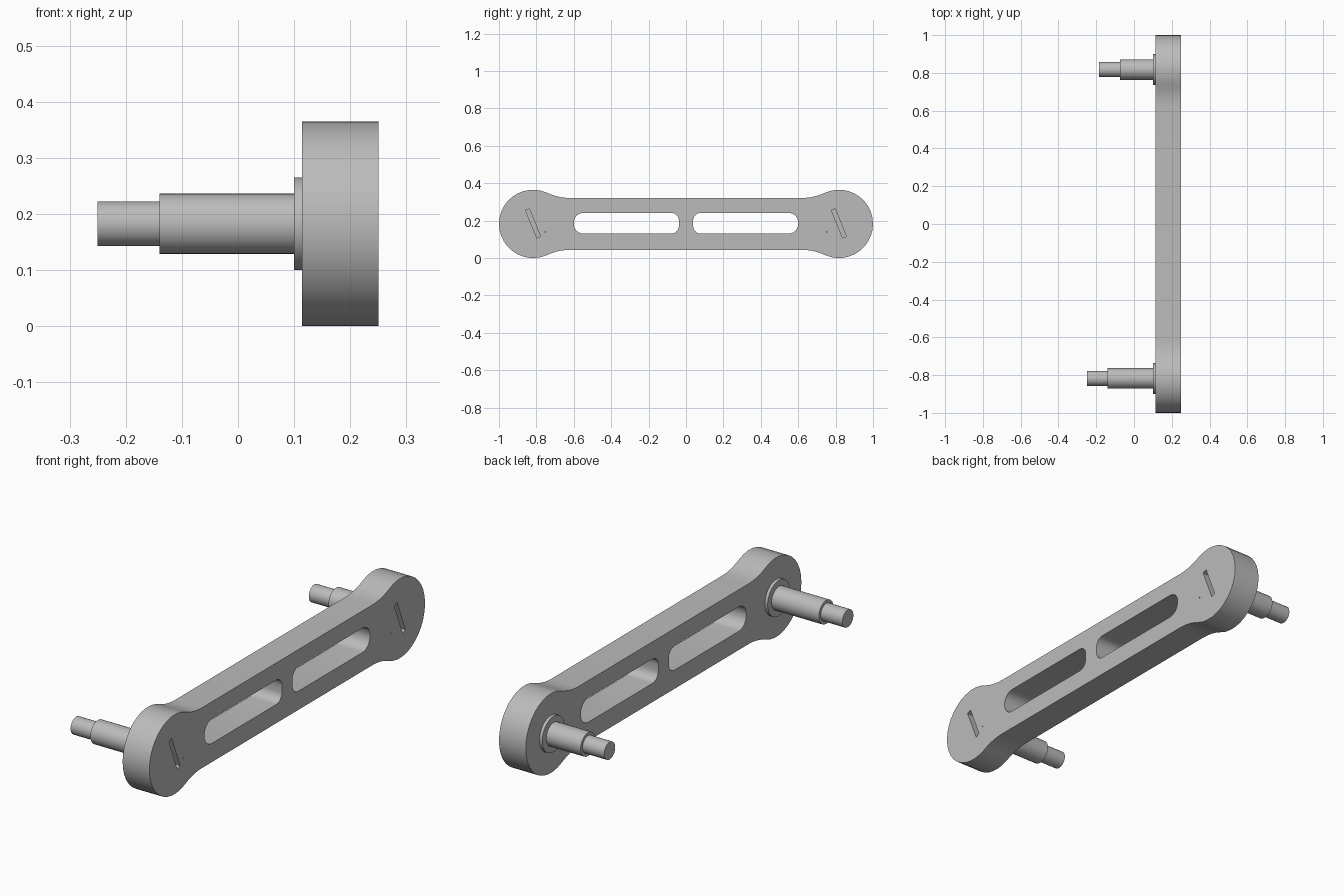
import bpy, bmesh
from math import sin, cos, pi, atan2, radians
from mathutils import Matrix, Vector

if "Cube" in bpy.data.objects:
    bpy.data.objects.remove(bpy.data.objects["Cube"])

MID_Z, END_Y, END_R = 0.1825, 0.8175, 0.1825
BAR_HALF = 0.1385           # half height of the straight bar
FACE_IN, FACE_OUT = 0.114, 0.25

grey = bpy.data.materials.new("light grey metal")
grey.use_nodes = True
colour = (0.5, 0.5, 0.5, 1)
grey.diffuse_color = colour
grey.node_tree.nodes["Principled BSDF"].inputs["Base Color"].default_value = colour


def arc(cy, cz, r, a0, a1, n):
    return [(cy + r * cos(a0 + (a1 - a0) * i / n),
             cz + r * sin(a0 + (a1 - a0) * i / n)) for i in range(n + 1)]


def finish(name, bm):
    bmesh.ops.recalc_face_normals(bm, faces=bm.faces)
    mesh = bpy.data.meshes.new(name)
    bm.to_mesh(mesh)
    bm.free()
    mesh.materials.append(grey)
    ob = bpy.data.objects.new(name, mesh)
    bpy.context.collection.objects.link(ob)
    return ob


def prism(name, outline, x0, x1):
    """Extrude a y-z outline along x."""
    bm = bmesh.new()
    face = bm.faces.new([bm.verts.new((x0, y, z)) for y, z in outline])
    out = bmesh.ops.extrude_face_region(bm, geom=[face], use_keep_orig=True)
    moved = [v for v in out["geom"] if isinstance(v, bmesh.types.BMVert)]
    bmesh.ops.translate(bm, verts=moved, vec=(x1 - x0, 0, 0))
    return finish(name, bm)


def turned(name, profile, y, z, n=32):
    """Spin an (x, radius) profile about the x axis."""
    bm = bmesh.new()
    verts = [bm.verts.new((x, r, 0)) for x, r in profile]
    edges = [bm.edges.new(pair) for pair in zip(verts, verts[1:])]
    bmesh.ops.spin(bm, geom=verts + edges, cent=(0, 0, 0), axis=(1, 0, 0),
                   angle=2 * pi, steps=n)
    bmesh.ops.remove_doubles(bm, verts=bm.verts, dist=1e-5)
    bmesh.ops.translate(bm, verts=bm.verts, vec=(0, y, z))
    return finish(name, bm)


def make_active(ob):
    bpy.ops.object.select_all(action='DESELECT')
    ob.select_set(True)
    bpy.context.view_layer.objects.active = ob


def smooth(ob):
    make_active(ob)
    bpy.ops.object.shade_smooth_by_angle(angle=radians(30))


def cut(ob, cutter):
    mod = ob.modifiers.new("cut", 'BOOLEAN')
    mod.object = cutter
    mod.solver = 'EXACT'
    make_active(ob)
    bpy.ops.object.modifier_apply(modifier=mod.name)
    bpy.data.objects.remove(cutter)


# Arm outline: round ends blended into the bar by tangent fillets
run = 0.2
fillet = (run**2 + BAR_HALF**2 - END_R**2) / (2 * (END_R - BAR_HALF))
tilt = atan2(BAR_HALF + fillet, -run)
quarter = arc(END_Y, 0, END_R, 0, tilt, 11)
quarter += arc(END_Y - run, BAR_HALF + fillet, fillet, tilt - pi, -pi / 2, 5)[1:]
half = quarter + [(-y, z) for y, z in reversed(quarter)]
outline = half + [(y, -z) for y, z in reversed(half[1:-1])]
arm = prism("arm", [(y, z + MID_Z) for y, z in outline], FACE_IN, FACE_OUT)

# Two long windows with rounded corners
for side in (-1, 1):
    window = []
    for i, (y, z, r) in enumerate([(0.6, 0.242, 0.053), (0.038, 0.242, 0.042),
                                   (0.038, 0.13, 0.042), (0.6, 0.13, 0.053)]):
        sy, sz = (1 if i in (0, 3) else -1), (1 if i < 2 else -1)
        window += arc(y - sy * r, z - sz * r, r, i * pi / 2, (i + 1) * pi / 2, 6)
    cut(arm, prism("window_cutter", [(side * y, z) for y, z in window], 0, 0.4))

# Slanted screwdriver slots and tiny marks on the outer face
turn = Matrix.Rotation(radians(22), 2)
for side in (-1, 1):
    centre = Vector((side * END_Y, MID_Z + 0.003))
    slot = [centre + turn @ Vector((sy * 0.011, sz * 0.08))
            for sy, sz in ((-1, -1), (1, -1), (1, 1), (-1, 1))]
    cut(arm, prism("slot_cutter", slot, FACE_OUT - 0.03, 0.3))
    mark = arc(side * 0.752, 0.14, 0.003, 0, 2 * pi, 8)[:-1]
    cut(arm, prism("mark_cutter", mark, FACE_OUT - 0.01, 0.3))
smooth(arm)

# Stepped pins with collars on the inner face; the front pin is longer
for label, side, tip, step in (("front", -1, -0.25, -0.14), ("back", 1, -0.185, -0.075)):
    pin = turned(label + "_pin", [(tip, 0), (tip, 0.04), (step, 0.04), (step, 0.054),
                                  (0.12, 0.054), (0.12, 0)], side * END_Y, MID_Z)
    collar = turned(label + "_collar", [(0.1, 0), (0.1, 0.0825), (0.12, 0.0825),
                                        (0.12, 0)], side * END_Y, MID_Z)
    smooth(pin)
    smooth(collar)
